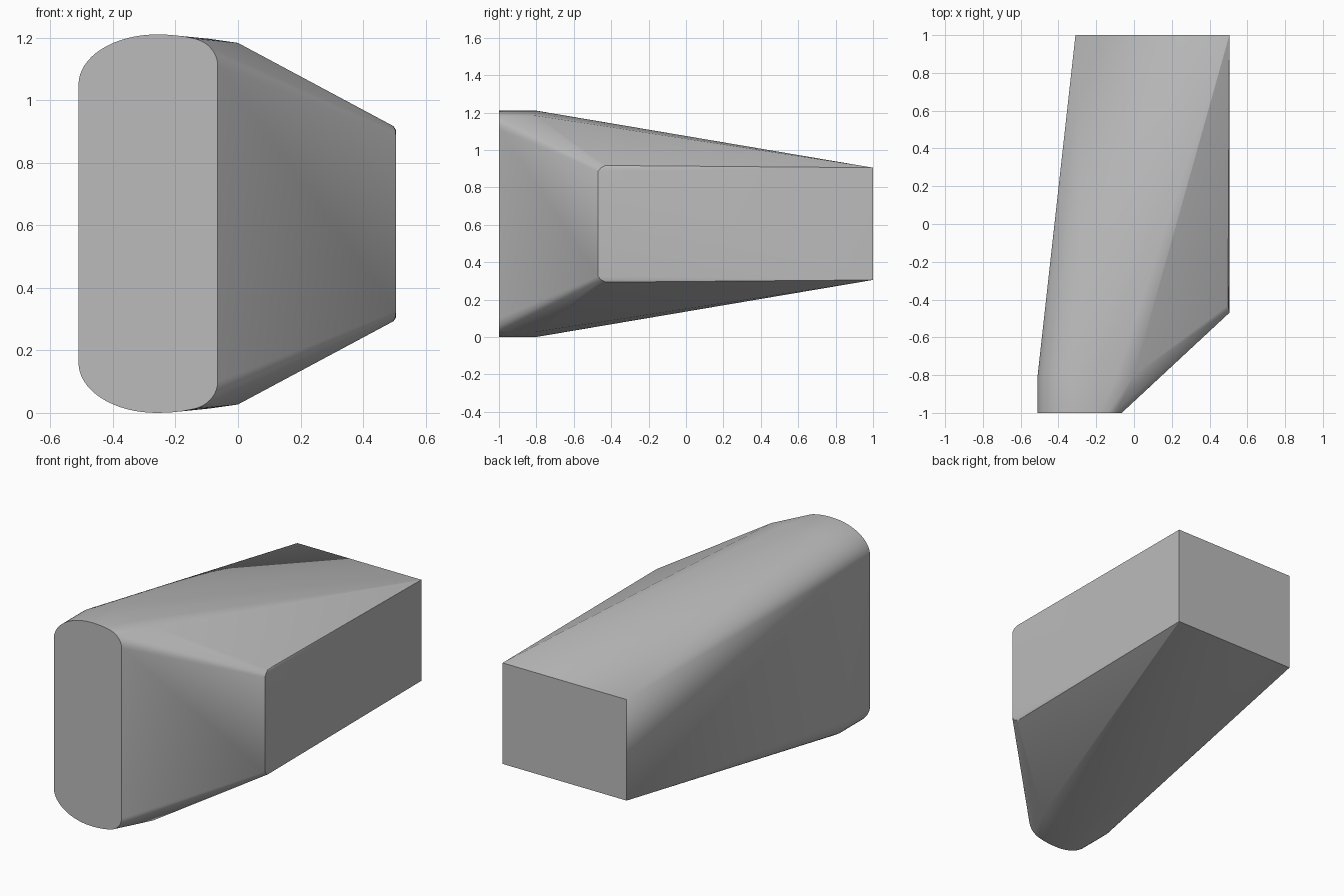
import bpy, bmesh, math

cube = bpy.data.objects.get("Cube")
if cube:
    bpy.data.objects.remove(cube, do_unlink=True)

MID = 0.605  # height of the mirror plane


def arc(cx, cz, rx, rz, start, end, steps):
    """Points on an elliptical arc in the front plane, angles in degrees."""
    angles = [math.radians(start + (end - start) * i / steps) for i in range(steps + 1)]
    return [(cx + rx * math.cos(a), cz + rz * math.sin(a)) for a in angles]


# Upper half of the rounded front end: broad left shoulder, tighter right one
shoulder = arc(-0.26, 1.05, 0.25, 0.16, 180, 90, 16)
front_profile = shoulder + [(-0.22, 1.209), (-0.18, 1.205)] + arc(-0.165, 1.11, 0.10, 0.09, 80, 0, 10)
collar_profile = shoulder + [(-0.22, 1.209), (-0.18, 1.205), (-0.09, 1.196), (0, 1.183)]

points = [(x, -1, z) for x, z in front_profile]
points += [(x, -0.8, z) for x, z in collar_profile]
# Softened upper corner of the side, then the rectangular back end
points += [(0.505, -0.47, 0.885), (0.503, -0.455, 0.904), (0.497, -0.43, 0.917)]
points += [(-0.31, 1, 0.905), (0.505, 1, 0.905)]

# Wrap both mirrored halves in one convex skin
bm = bmesh.new()
for x, y, z in points:
    bm.verts.new((x, y, z))
    bm.verts.new((x, y, 2 * MID - z))
hull = bmesh.ops.convex_hull(bm, input=bm.verts)
loose = {v for v in hull["geom_interior"] + hull["geom_unused"]
         if isinstance(v, bmesh.types.BMVert) and v.is_valid and not v.link_faces}
bmesh.ops.delete(bm, geom=list(loose), context="VERTS")
bmesh.ops.dissolve_limit(bm, angle_limit=math.radians(0.5), verts=bm.verts, edges=bm.edges)
bmesh.ops.recalc_face_normals(bm, faces=bm.faces)

mesh = bpy.data.meshes.new("tapered_body")
bm.to_mesh(mesh)
bm.free()
body = bpy.data.objects.new("tapered_body", mesh)
bpy.context.collection.objects.link(body)

# Plain grey finish
grey = bpy.data.materials.new("plain_grey")
grey.use_nodes = True
colour = (0.5, 0.5, 0.5, 1)
grey.diffuse_color = colour
grey.node_tree.nodes["Principled BSDF"].inputs["Base Color"].default_value = colour
mesh.materials.append(grey)

# Smooth the rounded shoulders and keep the crisp edges
bpy.context.view_layer.objects.active = body
body.select_set(True)
bpy.ops.object.shade_smooth_by_angle(angle=math.radians(20))
